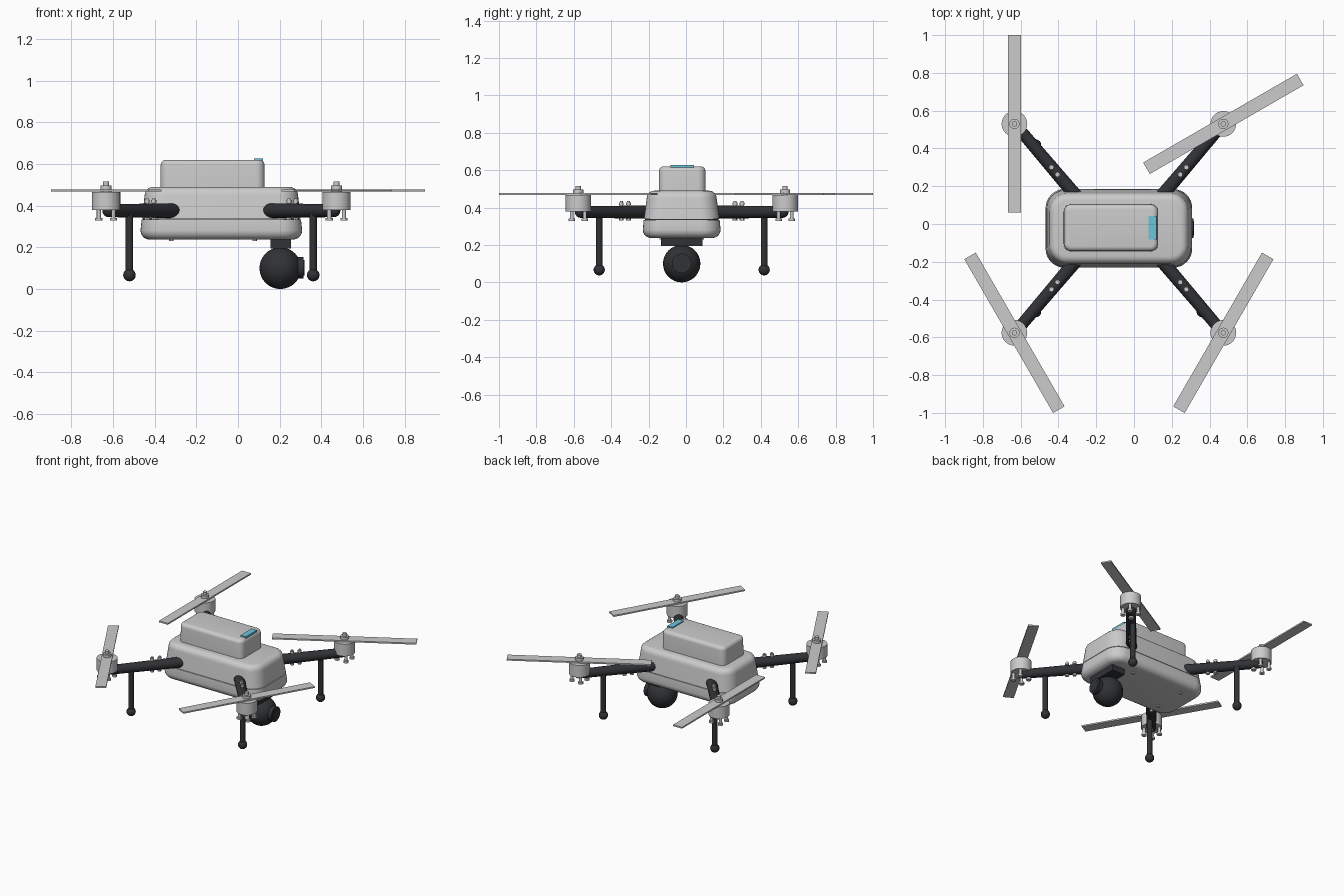
import bpy, bmesh, math
from mathutils import Vector

if "Cube" in bpy.data.objects:
    bpy.data.objects.remove(bpy.data.objects["Cube"])

CX, CY = -0.08, -0.023   # airframe centre


def material(name, c):
    m = bpy.data.materials.new(name)
    m.diffuse_color = (*c, 1)
    m.use_nodes = True
    m.node_tree.nodes["Principled BSDF"].inputs["Base Color"].default_value = m.diffuse_color
    return m


DARK = material("dark_plastic", (0.03, 0.032, 0.036))
CYAN = material("cyan_indicator", (0.15, 0.55, 0.7))


def finish(ob, name, mat=None, smooth=True):
    ob.name = name
    if mat:
        ob.data.materials.append(mat)
    bpy.ops.object.select_all(action='DESELECT')
    ob.select_set(True)
    bpy.context.view_layer.objects.active = ob
    if smooth:
        bpy.ops.object.shade_smooth_by_angle(angle=math.radians(35))
    return ob


def rod(name, a, b, r1, r2=None, mat=None, n=32):
    a, b = Vector(a), Vector(b)
    d = b - a
    bpy.ops.mesh.primitive_cone_add(vertices=n, radius1=r1, radius2=r1 if r2 is None else r2,
                                    depth=d.length, location=(a + b) / 2,
                                    rotation=d.to_track_quat('Z', 'Y').to_euler())
    return finish(bpy.context.object, name, mat)


def ball(name, c, r, mat=None):
    bpy.ops.mesh.primitive_uv_sphere_add(segments=32, ring_count=16, radius=r, location=c)
    return finish(bpy.context.object, name, mat)


def box(name, c, size, mat=None, rot=0, bevel=0):
    bpy.ops.mesh.primitive_cube_add(size=1, location=c, rotation=(0, 0, rot))
    ob = bpy.context.object
    ob.scale = size
    bpy.ops.object.transform_apply(location=False, rotation=False, scale=True)
    if bevel:
        m = ob.modifiers.new("bevel", 'BEVEL')
        m.width, m.segments = bevel, 3
    return finish(ob, name, mat, bool(bevel))


def loft(name, cx, cy, sections, mat=None):
    # stacked rounded rectangles: (z, half x, half y, corner radius)
    bm = bmesh.new()
    rings = []
    for z, hx, hy, r in sections:
        ring = []
        for q in range(4):
            sx, sy = ((1, 1), (-1, 1), (-1, -1), (1, -1))[q]
            for i in range(9):
                t = math.pi / 2 * (q + i / 8)
                ring.append(bm.verts.new((cx + sx * (hx - r) + r * math.cos(t),
                                          cy + sy * (hy - r) + r * math.sin(t), z)))
        rings.append(ring)
    for p, q in zip(rings, rings[1:]):
        for i in range(len(p)):
            j = (i + 1) % len(p)
            bm.faces.new((p[i], p[j], q[j], q[i]))
    bm.faces.new(rings[0][::-1])
    bm.faces.new(rings[-1])
    me = bpy.data.meshes.new(name)
    bm.to_mesh(me)
    bm.free()
    ob = bpy.data.objects.new(name, me)
    bpy.context.collection.objects.link(ob)
    return finish(ob, name, mat)


def rounded(z, hx, hy, r, b, up):
    # quarter-round edge of size b at the top or bottom of a shell
    out = []
    for i in range(6):
        t = math.pi / 2 * i / 5
        k = b * (1 - math.cos(t))
        out.append((z + (1 if up else -1) * b * (math.sin(t) - 1), hx - k, hy - k, r - k))
    return out if up else out[::-1]


# body shells and battery
loft("lower_shell", CX, CY, rounded(0.237, 0.388, 0.208, 0.1, 0.045, False)
     + [(0.334, 0.382, 0.203, 0.1)])
loft("shell_seam", CX, CY, [(0.33, 0.375, 0.196, 0.095), (0.342, 0.375, 0.196, 0.095)], DARK)
loft("upper_shell", CX, CY, [(0.338, 0.381, 0.202, 0.1)]
     + rounded(0.49, 0.368, 0.187, 0.095, 0.04, True))
loft("battery", -0.122, -0.02, [(0.48, 0.25, 0.125, 0.04)]
     + rounded(0.62, 0.249, 0.124, 0.04, 0.025, True))
box("battery_indicator", (0.098, -0.02, 0.62), (0.042, 0.125, 0.014), CYAN)

# camera under the nose
box("camera_mount", (0.205, CY, 0.217), (0.1, 0.22, 0.045), DARK)
ball("camera_ball", (0.203, CY, 0.1), 0.1, DARK)
rod("camera_lens_barrel", (0.24, CY, 0.102), (0.315, CY, 0.102), 0.052, mat=DARK)
rod("camera_lens_glass", (0.31, CY, 0.102), (0.318, CY, 0.102), 0.038, mat=DARK)

# belly screws
for x in (-0.32, 0.08):
    for s in (-1, 1):
        rod("belly_screw", (x, CY + s * 0.11, 0.23), (x, CY + s * 0.11, 0.245), 0.01, n=16)

# four arms, each with motor, propeller, bolts and leg
ANGLE = {(-1, 1): 90, (1, 1): 30, (-1, -1): 120, (1, -1): 60}
for (sx, sy), deg in ANGLE.items():
    tag = ("front" if sy < 0 else "back") + ("_left" if sx < 0 else "_right")

    def P(x, y, z):
        return (CX + sx * x, CY + sy * y, z)

    rod(tag + "_arm", P(0.2, 0.14, 0.376), P(0.54, 0.54, 0.376), 0.036, 0.031, DARK)
    ball(tag + "_arm_end", P(0.54, 0.54, 0.376), 0.031, DARK)
    for x, y in ((0.325, 0.285), (0.357, 0.323)):
        rod(tag + "_arm_bolt", P(x, y, 0.335), P(x, y, 0.435), 0.008, n=16)
        rod(tag + "_arm_bolt_head", P(x, y, 0.414), P(x, y, 0.428), 0.013, n=16)
        rod(tag + "_arm_bolt_nut", P(x, y, 0.33), P(x, y, 0.342), 0.013, n=6)

    m = 0.553
    rod(tag + "_motor", P(m, m, 0.38), P(m, m, 0.466), 0.068)
    for dx in (-1, 1):
        for dy in (-1, 1):
            x, y = m + 0.035 * dx, m + 0.035 * dy
            rod(tag + "_motor_screw", P(x, y, 0.335), P(x, y, 0.39), 0.01, n=16)
            rod(tag + "_motor_screw_head", P(x, y, 0.328), P(x, y, 0.341), 0.017, n=16)
    box(tag + "_propeller", P(m, m, 0.472), (0.94, 0.07, 0.01), rot=math.radians(deg))
    rod(tag + "_propeller_nut", P(m, m, 0.46), P(m, m, 0.496), 0.027)
    rod(tag + "_propeller_shaft", P(m, m, 0.46), P(m, m, 0.516), 0.014)

    rod(tag + "_leg", P(0.441, 0.441, 0.37), P(0.441, 0.441, 0.065), 0.018, mat=DARK)
    ball(tag + "_foot", P(0.441, 0.441, 0.067), 0.03, DARK)
